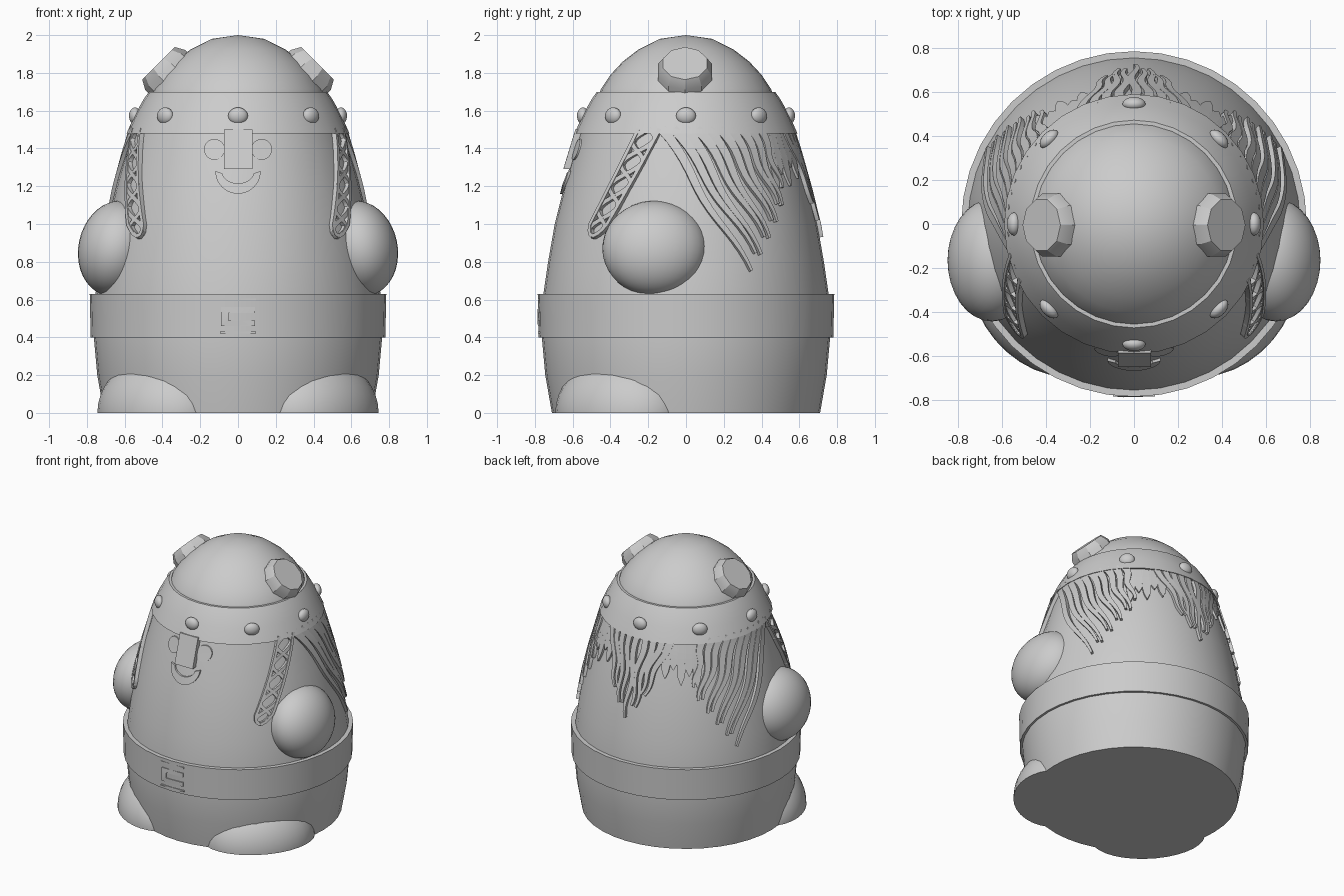
import bpy, bmesh, math
from mathutils import Vector, Matrix

cube = bpy.data.objects.get("Cube")
if cube:
    bpy.data.objects.remove(cube, do_unlink=True)

grey = bpy.data.materials.new("plain grey")
grey.use_nodes = True
GREY = (0.6, 0.6, 0.6, 1)
grey.diffuse_color = GREY
grey.node_tree.nodes["Principled BSDF"].inputs["Base Color"].default_value = GREY


def finish(name, bm, smooth=30):
    bmesh.ops.recalc_face_normals(bm, faces=bm.faces[:])
    mesh = bpy.data.meshes.new(name)
    bm.to_mesh(mesh)
    bm.free()
    ob = bpy.data.objects.new(name, mesh)
    bpy.context.collection.objects.link(ob)
    mesh.materials.append(grey)
    if smooth:
        bpy.ops.object.select_all(action='DESELECT')
        ob.select_set(True)
        bpy.context.view_layer.objects.active = ob
        bpy.ops.object.shade_smooth_by_angle(angle=math.radians(smooth))
    return ob


def lathe(name, profile, sides=40):
    """Spin (radius, height) points around z."""
    bm = bmesh.new()
    vs = [bm.verts.new((r, 0, z)) for r, z in profile]
    es = [bm.edges.new(p) for p in zip(vs, vs[1:])]
    bmesh.ops.spin(bm, geom=vs + es, cent=(0, 0, 0), axis=(0, 0, 1),
                   angle=math.tau, steps=sides, use_merge=True)
    bmesh.ops.remove_doubles(bm, verts=bm.verts[:], dist=1e-4)
    return finish(name, bm)


# Body, belt and helmet share the vertical axis
BODY = [(0.71, 0), (0.745, 0.2), (0.765, 0.42), (0.755, 0.63), (0.73, 0.8),
        (0.695, 1.0), (0.645, 1.2), (0.588, 1.4), (0.54, 1.55)]
lathe("body", [(0, 0)] + BODY + [(0, 1.55)])
lathe("belt", [(0.74, 0.4), (0.78, 0.4), (0.785, 0.63), (0.74, 0.63)])
lathe("helmet", [(0.5, 1.48), (0.59, 1.48), (0.545, 1.58), (0.5, 1.66),
                 (0.472, 1.7), (0.455, 1.7), (0.45, 1.715), (0.4, 1.79),
                 (0.335, 1.86), (0.25, 1.925), (0.14, 1.98), (0, 2.0)], 32)


def body_radius(z):
    for (r0, z0), (r1, z1) in zip(BODY, BODY[1:]):
        if z <= z1:
            return r0 + (r1 - r0) * (z - z0) / (z1 - z0)
    return BODY[-1][0]


def belt_radius(z):
    return 0.783


def on_body(angle, z):
    r = body_radius(z)
    return Vector((r * math.cos(angle), r * math.sin(angle), z))


def ribbon(bm, path, width, height, side=1):
    """Raised strip following (angle, z) points on the body."""
    pts = [on_body(a, z) for a, z in path]
    rings = []
    last = len(pts) - 1
    for i, p in enumerate(pts):
        tangent = (pts[min(i + 1, last)] - pts[max(i - 1, 0)]).normalized()
        out = Vector((p.x, p.y, 0.2 * p.xy.length)).normalized()
        across = out.cross(tangent).normalized() * width(i / last) / 2
        ring = [p - across - out * 0.02, p - across + out * height,
                p + across + out * height, p + across - out * 0.02]
        rings.append([bm.verts.new((v.x * side, v.y, v.z)) for v in ring])
    for a, b in zip(rings, rings[1:]):
        for k in range(4):
            bm.faces.new((a[k], a[k - 1], b[k - 1], b[k]))
    bm.faces.new(rings[0])
    bm.faces.new(rings[-1])


def mix(a, b, t):
    return a + (b - a) * t


STEPS = 14


def lock(bm, a0, a1, z1, width, wave, side=1):
    path = []
    for k in range(STEPS + 1):
        t = k / STEPS
        a = mix(a0, a1, t ** 0.85) + wave * math.sin(t * 9)
        path.append((math.radians(a), mix(1.5, z1, t)))
    ribbon(bm, path, lambda t: mix(width, 0.016, t ** 1.5), 0.02, side)


# Side hair: locks swept down and backwards; braids in front of them
for side, label in ((1, "left"), (-1, "right")):
    bm = bmesh.new()
    count = 10
    for i in range(count):
        t = i / (count - 1)
        lock(bm, mix(-13, 43, t), mix(27, 50, t),
             mix(0.75, 1.14, t) + 0.05 * (i % 2), 0.05, 1.2, side)
    finish(label + "_hair", bm)

    bm = bmesh.new()

    def braid_point(t, offset):
        z = mix(1.5, 0.93, t)
        return (math.radians(mix(-20, -43, t)) + offset / body_radius(z), z)

    n = 36
    half = lambda t: 0.058 * min(1, math.sqrt(max(0, 1 - t) * 9))
    for sign in (-1, 1):
        edge = [braid_point(k / n, sign * half(k / n)) for k in range(n + 1)]
        twist = [braid_point(k / n, sign * half(k / n) * math.sin(k / n * 15))
                 for k in range(n + 1)]
        ribbon(bm, edge, lambda t: 0.02, 0.024, side)
        ribbon(bm, twist, lambda t: 0.024, 0.02, side)
    finish(label + "_braid", bm)

    # Short ragged fringe between side and back hair
    bm = bmesh.new()
    for i, low in enumerate((1.18, 1.26, 1.2, 1.3, 1.24)):
        a = math.radians(48 + 5 * i)
        path = [(a, mix(1.5, low, k / 6)) for k in range(7)]
        ribbon(bm, path, lambda t: 0.06 if t < 0.75 else 0.24 * (1.02 - t), 0.012, side)
    finish(label + "_fringe", bm)

# Back hair: locks gathering towards a low centre point
bm = bmesh.new()
for i in range(9):
    s = (i - 4) / 4
    lock(bm, 90 + 25 * s, 90 + 10 * s, 0.93 + 0.18 * abs(s) + 0.05 * (i % 2),
         0.047, 1.2 if s > 0 else -1.2)
finish("back_hair", bm)


def front_plate(name, outline, height, radius=body_radius):
    """Thin plate with an (x, z) outline, wrapped onto the front."""
    bm = bmesh.new()
    face = bm.faces.new([bm.verts.new((x, 0, z)) for x, z in outline])
    top = bmesh.ops.extrude_face_region(bm, geom=[face], use_keep_orig=True)
    raised = {v for v in top["geom"] if isinstance(v, bmesh.types.BMVert)}
    bmesh.ops.triangulate(bm, faces=bm.faces[:])
    for v in bm.verts:
        y = -math.sqrt(radius(v.co.z) ** 2 - v.co.x ** 2)
        v.co.y = y - height if v in raised else y + 0.02
    return finish(name, bm)


def arc(cx, cz, rx, rz, start, end, n=20):
    angles = [math.radians(mix(start, end, k / n)) for k in range(n + 1)]
    return [(cx + rx * math.cos(a), cz + rz * math.sin(a)) for a in angles]


def box(x0, x1, z0, z1):
    return [(x0, z0), (x1, z0), (x1, z1), (x0, z1)]


# Face
for x, label in ((0.125, "left_eye"), (-0.125, "right_eye")):
    front_plate(label, arc(x, 1.395, 0.055, 0.055, 0, 342, 19), 0.008)
front_plate("nose", box(-0.073, 0.077, 1.29, 1.5), 0.035)
front_plate("smile", arc(0, 1.28, 0.12, 0.12, 180, 360)
            + arc(0, 1.28, 0.085, 0.065, 350, 190), 0.012)

# Buckle: two rails and an open clasp
front_plate("buckle_top_rail", box(-0.095, 0.095, 0.595, 0.605), 0.006, belt_radius)
front_plate("buckle_bottom_rail", box(-0.095, 0.095, 0.42, 0.43), 0.006, belt_radius)
front_plate("buckle_clasp", [(-0.09, 0.46), (0.09, 0.46), (0.09, 0.49), (-0.05, 0.49),
                             (-0.05, 0.53), (0.09, 0.53), (0.09, 0.56), (-0.09, 0.56)],
            0.006, belt_radius)


def ellipsoid(name, centre, radii, rotation, floor=False):
    bm = bmesh.new()
    bmesh.ops.create_uvsphere(bm, u_segments=32, v_segments=20, radius=1)
    bm.transform(Matrix.Translation(centre) @ rotation @ Matrix.Diagonal((*radii, 1)))
    if floor:
        cut = bmesh.ops.bisect_plane(bm, geom=bm.verts[:] + bm.edges[:] + bm.faces[:],
                                     plane_co=(0, 0, 0), plane_no=(0, 0, 1), clear_inner=True)
        rim = [e for e in cut["geom_cut"] if isinstance(e, bmesh.types.BMEdge)]
        bmesh.ops.holes_fill(bm, edges=rim)
    return finish(name, bm)


# Hands, feet and horn stubs
for s, label in ((1, "left"), (-1, "right")):
    ellipsoid(label + "_hand", (0.645 * s, -0.165, 0.87), (0.2, 0.278, 0.255),
              Matrix.Rotation(math.radians(-12 * s), 4, 'Y'))
    turn = math.radians(-40 if s > 0 else 220)
    ellipsoid(label + "_foot", (0.41 * s, -0.34, 0.002), (0.29, 0.39, 0.3),
              Matrix.Rotation(turn, 4, 'Z'), True)
    horn = lathe(label + "_horn", [(0, -0.16), (0.15, -0.16), (0.15, 0),
                                   (0.122, 0.05), (0, 0.05)], 10)
    horn.data.transform(Matrix.Translation((0.385 * s, -0.005, 1.815))
                        @ Matrix.Rotation(math.radians(45 * s), 4, 'Y'))

# Rivets around the helmet band
for k in range(8):
    a = k * math.pi / 4
    ellipsoid(f"rivet_{k + 1}", (0.545 * math.cos(a), 0.545 * math.sin(a), 1.572),
              (0.032, 0.052, 0.045), Matrix.Rotation(a, 4, 'Z'))
